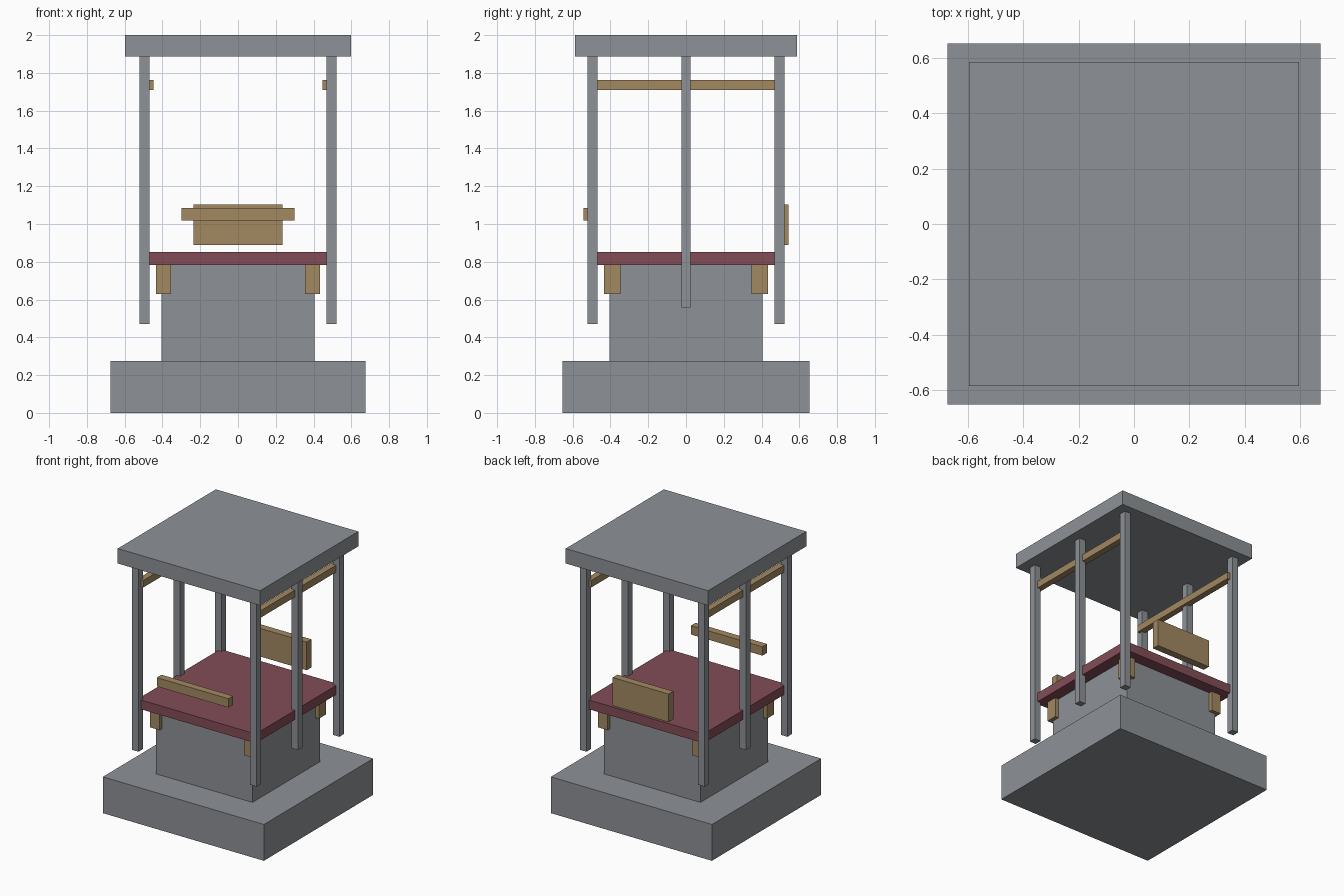
import bpy

if "Cube" in bpy.data.objects:
    bpy.data.objects.remove(bpy.data.objects["Cube"])


def material(name, rgb):
    m = bpy.data.materials.new(name)
    m.diffuse_color = (*rgb, 1)
    m.use_nodes = True
    m.node_tree.nodes["Principled BSDF"].inputs["Base Color"].default_value = m.diffuse_color
    return m


stone = material("grey stone", (0.27, 0.285, 0.305))
wood = material("tan wood", (0.36, 0.25, 0.12))
red = material("dark red", (0.225, 0.073, 0.095))


def box(name, mat, x, y, z):
    """Box from (min, max) ranges on each axis."""
    ranges = (x, y, z)
    bpy.ops.mesh.primitive_cube_add(size=1, location=[sum(r) / 2 for r in ranges])
    ob = bpy.context.object
    ob.name = name
    ob.scale = [abs(r[1] - r[0]) for r in ranges]
    bpy.ops.object.transform_apply(location=False, rotation=False, scale=True)
    ob.data.materials.append(mat)
    return ob


def both(a):
    return (-a, a)


# Stepped stone base, platform and roof slab
box("base", stone, both(0.675), both(0.654), (0, 0.275))
box("pedestal", stone, both(0.405), both(0.405), (0.275, 0.782))
box("floor", red, both(0.495), both(0.495), (0.782, 0.852))
box("roof", stone, both(0.597), both(0.587), (1.887, 2.0))

for sx, side in ((-1, "left"), (1, "right")):
    rng_x = (sx * 0.468, sx * 0.522)
    for sy, end in ((-1, "front"), (1, "back")):
        # Corner posts and the blocks under the floor
        box(f"{end}_{side}_post", stone, rng_x, (sy * 0.468, sy * 0.522), (0.47, 1.887))
        box(f"{end}_{side}_bracket", wood, (sx * 0.354, sx * 0.435),
            (sy * 0.347, sy * 0.433), (0.63, 0.782))
    # Shorter middle post and upper side rail
    box(f"middle_{side}_post", stone, rng_x, both(0.025), (0.557, 1.887))
    box(f"{side}_rail", wood, (sx * 0.447, sx * 0.495), both(0.495), (1.71, 1.763))

# Front bar and back panel
box("front_bar", wood, both(0.3), (-0.543, -0.487), (1.018, 1.085))
box("back_panel", wood, both(0.235), (0.487, 0.543), (0.89, 1.103))
